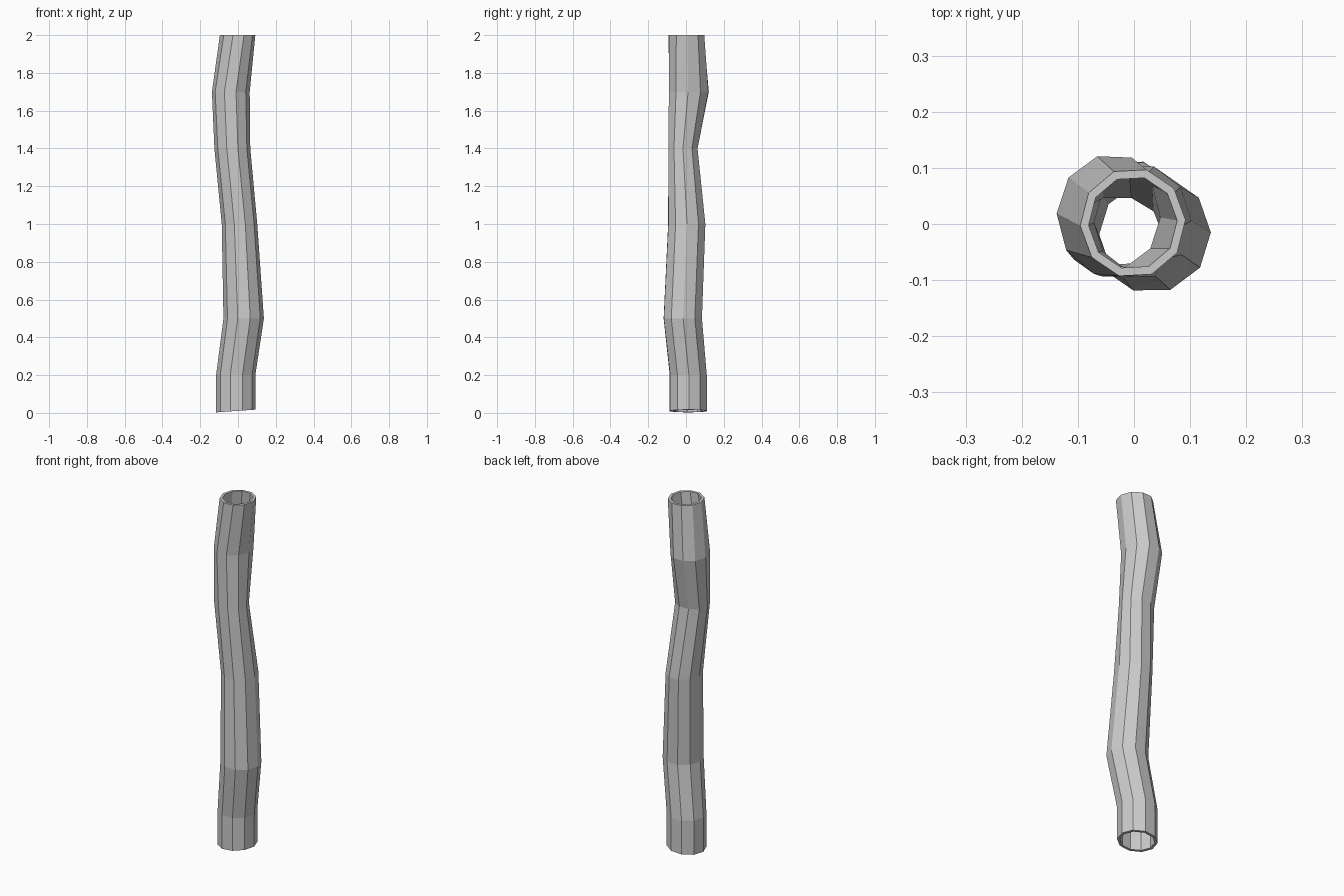
import bpy, bmesh
from math import cos, sin, pi, radians

if "Cube" in bpy.data.objects:
    bpy.data.objects.remove(bpy.data.objects["Cube"])

SIDES = 10
WALL = 0.015
# Path stations: centre x, y, z, radius x, radius y, twist (degrees), tilt along x
STATIONS = [
    (-0.012, 0.012, 0.010, 0.104, 0.103, 2, 0.07),
    (-0.012, 0.012, 0.20, 0.104, 0.102, 2, 0),
    (0.030, -0.017, 0.50, 0.107, 0.106, 1, 0),
    (0.008, 0.004, 1.00, 0.094, 0.103, 1, 0),
    (-0.030, -0.016, 1.40, 0.095, 0.081, 0, 0),
    (-0.038, 0.015, 1.70, 0.100, 0.110, -2, 0),
    (-0.002, 0.002, 2.00, 0.094, 0.098, 3, 0),
]


def ring(bm, station, inset):
    """One polygonal cross-section of the tube."""
    x, y, z, rx, ry, twist, tilt = station
    verts = []
    for i in range(SIDES):
        a = 2 * pi * i / SIDES + radians(twist)
        dx, dy = (rx - inset) * cos(a), (ry - inset) * sin(a)
        verts.append(bm.verts.new((x + dx, y + dy, max(0, z + tilt * dx))))
    return verts


def bridge(bm, a, b):
    for i in range(SIDES):
        j = (i + 1) % SIDES
        bm.faces.new((a[i], a[j], b[j], b[i]))


bm = bmesh.new()
# Outside going up, then inside coming down, closed into a loop by the rims
rings = [ring(bm, s, 0) for s in STATIONS]
rings += [ring(bm, s, WALL) for s in reversed(STATIONS)]
for k in range(len(rings)):
    bridge(bm, rings[k], rings[(k + 1) % len(rings)])
bmesh.ops.recalc_face_normals(bm, faces=bm.faces)

mesh = bpy.data.meshes.new("crooked_hollow_log")
bm.to_mesh(mesh)
bm.free()
tube = bpy.data.objects.new("crooked_hollow_log", mesh)
bpy.context.collection.objects.link(tube)
